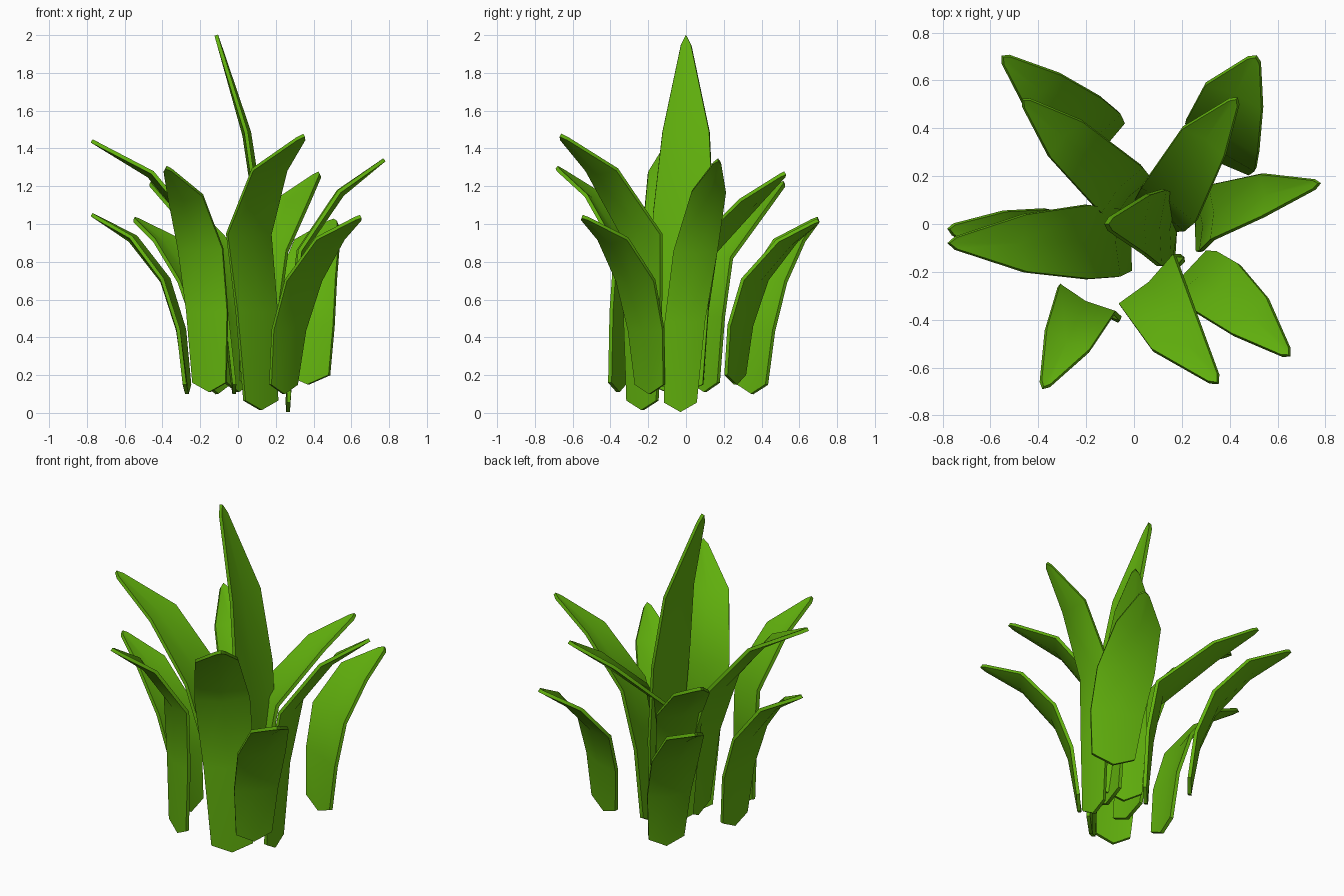
import bpy
from math import radians
from mathutils import Vector, Matrix

if "Cube" in bpy.data.objects:
    bpy.data.objects.remove(bpy.data.objects["Cube"])

green = bpy.data.materials.new("leaf_green")
green.diffuse_color = (0.12, 0.44, 0.004, 1)
green.use_nodes = True
green.node_tree.nodes["Principled BSDF"].inputs["Base Color"].default_value = green.diffuse_color


def leaf(name, base, mid, shoulder, tip, z0, z1, half, levels=(0.36, 0.64, 0.875), turn=0):
    """Curved blade through four plan points, rising from z0 to z1."""
    h = z1 - z0
    base, mid, shoulder, tip = (Vector(p) for p in (base, mid, shoulder, tip))
    low = base.lerp(mid, 0.3)
    spine = [base.to_3d() + Vector((0, 0, z0))]
    for p, f in zip((low, mid, shoulder), levels):
        spine.append(p.to_3d() + Vector((0, 0, z0 + h * f)))
    spine.append(tip.to_3d() + Vector((0, 0, z1)))

    # blade lies across its outward direction, midrib slightly sunk outward
    out = (tip - mid).normalized().to_3d()
    out = Matrix.Rotation(radians(turn), 3, 'Z') @ out
    across = Vector((-out.y, out.x, 0)) * half

    verts = []
    for i, (c, w) in enumerate(zip(spine, (0.75, 0.92, 1.0, 0.78, 0.17))):
        side = c.copy()
        rib = c.copy()
        if i == 0:
            side.z += 0.05                    # pointed foot
        elif i == 4:
            side = c.lerp(spine[3], 0.1)      # pointed tip
        else:
            rib += out * 0.012 - Vector((0, 0, 0.006 * i))
            side -= out * 0.006
        verts += [side - across * w, rib, side + across * w]
    faces = []
    for r in range(4):
        for k in range(2):
            a = r * 3 + k
            faces.append((a, a + 1, a + 4, a + 3))

    mesh = bpy.data.meshes.new(name)
    mesh.from_pydata(verts, [], faces)
    mesh.materials.append(green)
    obj = bpy.data.objects.new(name, mesh)
    bpy.context.collection.objects.link(obj)
    thick = obj.modifiers.new("thickness", 'SOLIDIFY')
    thick.thickness = 0.02
    thick.offset = 0
    bpy.context.view_layer.objects.active = obj
    obj.select_set(True)
    bpy.ops.object.modifier_apply(modifier=thick.name)
    bpy.ops.object.shade_smooth_by_angle(angle=radians(50))
    obj.select_set(False)


# tall centre blade
leaf("centre_leaf", (0.17, -0.03), (0.11, -0.015), (0.045, 0), (-0.115, 0),
     0.1, 2.0, 0.16, (0.25, 0.5, 0.73))

# inner ring of long leaves
leaf("inner_leaf_left", (-0.02, -0.08), (-0.2, -0.075), (-0.46, -0.08), (-0.775, -0.08), 0.1, 1.44, 0.155)
leaf("inner_leaf_front", (0.12, -0.23), (0.06, -0.24), (0.17, -0.45), (0.35, -0.665), 0.015, 1.47, 0.155, turn=8)
leaf("inner_leaf_front_left", (-0.15, -0.36), (-0.2, -0.32), (-0.28, -0.49), (-0.38, -0.685), 0.11, 1.30, 0.13)
leaf("inner_leaf_right", (0.265, -0.03), (0.33, 0.05), (0.54, 0.12), (0.775, 0.17), 0.005, 1.34, 0.115, turn=-13)
leaf("inner_leaf_back_right", (0.1, 0.03), (0.15, 0.09), (0.295, 0.35), (0.43, 0.525), 0.12, 1.27, 0.135)
leaf("inner_leaf_back_left", (0, 0.1), (-0.06, 0.15), (-0.29, 0.36), (-0.465, 0.52), 0.11, 1.22, 0.13)

# outer ring of short leaves
leaf("outer_leaf_left", (-0.27, -0.08), (-0.39, -0.07), (-0.56, -0.05), (-0.775, -0.02), 0.1, 1.05, 0.135)
leaf("outer_leaf_front_right", (0.24, -0.19), (0.35, -0.27), (0.49, -0.39), (0.65, -0.55), 0.1, 1.04, 0.135)
leaf("outer_leaf_back_left", (-0.11, 0.35), (-0.23, 0.43), (-0.38, 0.55), (-0.55, 0.7), 0.1, 1.03, 0.135)
leaf("outer_leaf_back_right", (0.37, 0.26), (0.37, 0.37), (0.42, 0.54), (0.51, 0.7), 0.15, 1.02, 0.165)
